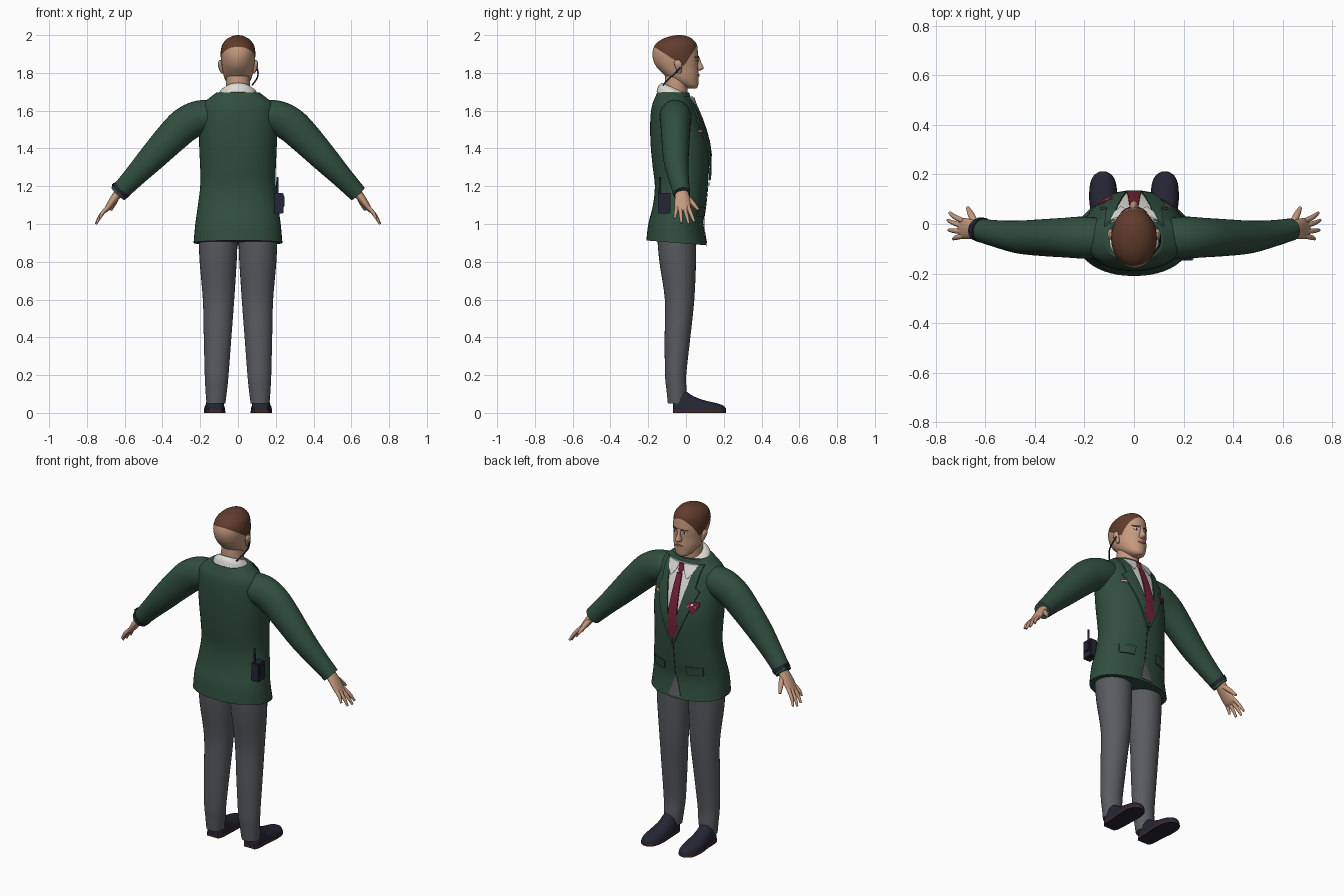
import bpy, bmesh, math
from mathutils import Vector
from mathutils.bvhtree import BVHTree

cube = bpy.data.objects.get("Cube")
if cube:
    bpy.data.objects.remove(cube, do_unlink=True)


def material(name, *rgb):
    m = bpy.data.materials.new(name)
    m.use_nodes = True
    m.diffuse_color = (*rgb, 1)
    bsdf = m.node_tree.nodes["Principled BSDF"]
    bsdf.inputs["Base Color"].default_value = (*rgb, 1)
    bsdf.inputs["Roughness"].default_value = 0.8
    return m


GREEN = material("jacket green", .03, .077, .05)
GREY = material("trouser grey", .1, .106, .116)
DARK = material("dark navy", .018, .019, .034)
SKIN = material("skin", .56, .32, .21)
HAIR = material("hair brown", .12, .046, .026)
WHITE = material("shirt white", .72, .71, .67)
RED = material("tie red", .17, .016, .035)
SOLE = material("sole maroon", .06, .02, .02)
GOLD = material("badge gold", .55, .35, .18)
LIPS = material("lip pink", .4, .16, .12)
X, Y, Z = Vector((1, 0, 0)), Vector((0, 1, 0)), Vector((0, 0, 1))


def finish(name, bm, mat, mirror=False, angle=45):
    """Turn a bmesh into a smooth shaded object, optionally mirrored in x."""
    bmesh.ops.recalc_face_normals(bm, faces=bm.faces)
    me = bpy.data.meshes.new(name)
    bm.to_mesh(me)
    bm.free()
    me.materials.append(mat)
    ob = bpy.data.objects.new(name, me)
    bpy.context.collection.objects.link(ob)
    bpy.ops.object.select_all(action='DESELECT')
    ob.select_set(True)
    bpy.context.view_layer.objects.active = ob
    bpy.ops.object.shade_smooth_by_angle(angle=math.radians(angle))
    if mirror:
        ob.modifiers.new("Mirror", 'MIRROR')
    return ob


def resample(rows, steps):
    """Catmull-Rom interpolation of rows of numbers."""
    rows = [Vector(r) for r in rows]
    out = []
    for i in range(len(rows) - 1):
        p0, p1, p2 = rows[max(i - 1, 0)], rows[i], rows[i + 1]
        p3 = rows[min(i + 2, len(rows) - 1)]
        for k in range(steps):
            t = k / steps
            out.append(p1 + (p2 - p0) * (t / 2)
                       + (p0 * 2 - p1 * 5 + p2 * 4 - p3) * (t * t / 2)
                       + (p1 * 3 - p0 - p2 * 3 + p3) * (t ** 3 / 2))
    return out + [rows[-1]]


def tube(name, rings, mat, ref=X, flat=False, power=2, sides=32, steps=4,
         shape=None, mirror=False):
    """Loft through rings (x, y, z, radius along ref, radius across)."""
    rings = resample(rings, steps)
    bm = bmesh.new()
    loops = []
    for i, r in enumerate(rings):
        ahead, behind = rings[min(i + 1, len(rings) - 1)], rings[max(i - 1, 0)]
        t = Z if flat else Vector((ahead - behind)[:3]).normalized()
        a = (ref - t * ref.dot(t)).normalized()
        b = t.cross(a)
        loop = []
        for s in range(sides):
            c, d = math.cos(math.tau * s / sides), math.sin(math.tau * s / sides)
            c = math.copysign(abs(c) ** (2 / power), c)
            d = math.copysign(abs(d) ** (2 / power), d)
            p = Vector(r[:3]) + a * c * r[3] + b * d * r[4]
            loop.append(bm.verts.new(shape(p) if shape else p))
        loops.append(loop)
    for lo, hi in zip(loops, loops[1:]):
        for s in range(sides):
            n = (s + 1) % sides
            bm.faces.new((lo[s], lo[n], hi[n], hi[s]))
    bm.faces.new(loops[0])
    bm.faces.new(loops[-1])
    return finish(name, bm, mat, mirror)


def paint(ob, mat, planes):
    """Cut along planes, then colour the faces on the positive side of all."""
    bm = bmesh.new()
    bm.from_mesh(ob.data)
    for co, no in planes:
        bmesh.ops.bisect_plane(bm, geom=bm.verts[:] + bm.edges[:] + bm.faces[:],
                               plane_co=co, plane_no=no)
    ob.data.materials.append(mat)
    for f in bm.faces:
        c = f.calc_center_median()
        if all((c - Vector(co)).dot(Vector(no)) > 0 for co, no in planes):
            f.material_index = 1
    bm.to_mesh(ob.data)
    bm.free()


def surface(ob):
    return BVHTree.FromPolygons([v.co for v in ob.data.vertices],
                                [p.vertices[:] for p in ob.data.polygons])


def plate(name, rows, mat, on, lift=.002, thick=.004, mirror=False, cols=6):
    """Thin plate of rows (z, x start, x end) laid on the +y side of a surface."""
    fine = []
    for a, b in zip(rows, rows[1:]):
        fine += [Vector(a).lerp(Vector(b), k / 5) for k in range(5)]
    fine.append(Vector(rows[-1]))
    bm = bmesh.new()
    grid = []
    for z, x0, x1 in fine:
        line = []
        for c in range(cols + 1):
            x = x0 + (x1 - x0) * c / cols
            hit = on.ray_cast(Vector((x, 1, z)), -Y)[0]
            y = hit.y if hit else 0
            line.append([bm.verts.new((x, y + h, z)) for h in (lift, lift + thick)])
        grid.append(line)
    for lo, hi in zip(grid, grid[1:]):
        for c in range(cols):
            for h in (0, 1):
                bm.faces.new((lo[c][h], lo[c + 1][h], hi[c + 1][h], hi[c][h]))
        for c in (0, cols):
            bm.faces.new((lo[c][0], lo[c][1], hi[c][1], hi[c][0]))
    for line in (grid[0], grid[-1]):
        for p, q in zip(line, line[1:]):
            bm.faces.new((p[0], q[0], q[1], p[1]))
    bmesh.ops.remove_doubles(bm, verts=bm.verts, dist=.0002)
    return finish(name, bm, mat, mirror)


def box(name, centre, size, mat):
    bm = bmesh.new()
    bmesh.ops.create_cube(bm, size=1)
    for v in bm.verts:
        v.co = Vector(centre) + Vector(p * s for p, s in zip(v.co, size))
    bmesh.ops.bevel(bm, geom=bm.edges[:], offset=.004, segments=2, affect='EDGES')
    return finish(name, bm, mat)


# Jacket body, with a hem that dips to the front
def hem(p):
    p.z -= .08 * (p.y + .05) * max(0, 1 - (p.z - .9) * 8)
    return p


jacket = tube("jacket", [
    (0, -.05, .9, .235, .16), (0, -.053, 1, .226, .146), (0, -.035, 1.1, .212, .14),
    (0, -.025, 1.2, .2, .14), (0, -.027, 1.3, .2, .149), (0, -.033, 1.4, .205, .153),
    (0, -.047, 1.5, .205, .143), (0, -.06, 1.58, .2, .127), (0, -.067, 1.63, .19, .112),
    (0, -.07, 1.665, .155, .096), (0, -.068, 1.695, .115, .085)],
    GREEN, flat=True, power=2.15, sides=48, shape=hem)
chest = surface(jacket)
tube("sleeves", [
    (.1, -.06, 1.575, .08, .08), (.2, -.055, 1.565, .085, .09), (.28, -.055, 1.525, .08, .092),
    (.36, -.055, 1.45, .075, .085), (.46, -.053, 1.345, .067, .072),
    (.55, -.04, 1.25, .055, .058), (.635, -.022, 1.16, .045, .048)],
    GREEN, ref=Y, mirror=True)

# Shirt front, lapels, tie and jacket details
plate("shirt_front", [(1.24, -.006, .006), (1.5, -.06, .06), (1.675, -.09, .09)],
      WHITE, chest, cols=16)
plate("lapels", [(1.23, .0, .012), (1.4, .03, .085), (1.54, .058, .135),
                 (1.56, .064, .11), (1.675, .08, .12)],
      GREEN, chest, .004, .009, True)
plate("tie", [(1.25, -.005, .005), (1.31, -.034, .034), (1.62, -.016, .016)],
      RED, chest, .007, .007)
tube("tie_knot", [(0, .045, 1.615, .013, .012), (0, .038, 1.635, .018, .018),
                  (0, .028, 1.67, .024, .016)], RED, flat=True)
plate("collar_points", [(1.6, .05, .056), (1.635, .026, .08), (1.675, .012, .095)],
      WHITE, chest, .009, .006, True)
plate("jacket_front_edge", [(1.02, .0, .006), (1.23, .0, .006)], DARK, chest, .001, .002)
plate("front_vent", [(.9, -.04, .04), (1.02, -.003, .003)], GREY, chest, .001, .003)
plate("pocket_flaps", [(1.04, .075, .16), (1.09, .07, .16)], GREEN, chest, .002, .006, True)
plate("button", [(1.205, -.008, .008), (1.22, -.008, .008)], HAIR, chest, .008)
plate("name_badge", [(1.485, .1, .15), (1.5, .1, .15)], GOLD, chest, .006)
plate("breast_crest", [(1.42, -.118, -.112), (1.46, -.145, -.085), (1.485, -.145, -.085)],
      RED, chest, .01)
for i in range(3):
    x, z = -.135 + .02 * i, 1.455 + .01 * (i % 2)
    plate("crest_spot", [(z, x, x + .011), (z + .011, x, x + .011)],
          (LIPS, WHITE)[i % 2], chest, .013, .003, cols=2)


# Shirt collar, sloping down to the front
def slope(p):
    p.z -= (.25 + 5 * max(0, p.z - 1.68)) * (p.y + .06)
    return p


tube("shirt_collar", [(0, -.063, 1.675, .105, .094), (0, -.061, 1.7, .096, .085),
                      (0, -.058, 1.718, .068, .07)], WHITE, flat=True, shape=slope)

# Trousers and shoes
tube("trousers", [
    (.117, -.048, .05, .05, .048), (.115, -.05, .12, .057, .053), (.113, -.055, .2, .063, .056),
    (.108, -.045, .4, .073, .068), (.103, -.034, .6, .083, .078),
    (.105, -.044, .8, .098, .097), (.105, -.05, .95, .104, .104)],
    GREY, flat=True, mirror=True)


def ground(p):
    p.z = max(p.z, 0)
    return p


shoe = tube("shoes", [
    (.122, -.068, 0, .036, .06), (.122, -.05, 0, .046, .1), (.122, -.015, 0, .05, .12),
    (.122, .04, 0, .052, .088), (.124, .1, 0, .057, .066), (.125, .16, 0, .053, .052),
    (.125, .195, 0, .038, .04), (.125, .212, 0, .012, .025)],
    DARK, power=2.4, shape=ground, mirror=True)
paint(shoe, SOLE, [((0, 0, .014), (0, 0, -1)), ((0, 0, .002), (0, 0, 1))])

# Head, with the hair bounded by a temple line and a nape line
head = tube("head", [
    (0, .03, 1.718, .022, .025), (0, .018, 1.732, .046, .046), (0, -.008, 1.76, .066, .074),
    (0, -.025, 1.79, .077, .092), (0, -.045, 1.83, .084, .11), (0, -.054, 1.87, .09, .12),
    (0, -.057, 1.91, .092, .12), (0, -.053, 1.95, .083, .11), (0, -.045, 1.98, .058, .078),
    (0, -.038, 1.995, .028, .04), (0, -.036, 2, .008, .012)],
    SKIN, flat=True, sides=48)
face = surface(head)
paint(head, HAIR, [((0, .056, 1.94), (0, -.85, .55)), ((0, -.01, 1.835), (0, .55, .85))])
tube("neck", [(0, -.055, 1.64, .064, .062), (0, -.05, 1.8, .062, .06)], SKIN, flat=True)
tube("nose", [(0, .058, 1.89, .008, .01), (0, .066, 1.85, .011, .017),
              (0, .068, 1.825, .018, .026), (0, .06, 1.812, .012, .016)],
     SKIN, flat=True, sides=16, mirror=False)
tube("ears", [(.084, -.035, 1.797, .005, .008), (.09, -.037, 1.82, .011, .016),
              (.096, -.042, 1.85, .011, .021), (.094, -.044, 1.868, .004, .01)],
     SKIN, flat=True, sides=16, mirror=True)
plate("eyes", [(1.859, .028, .036), (1.865, .02, .046), (1.872, .027, .04)],
      WHITE, face, .0, .003, True)
plate("irises", [(1.86, .029, .036), (1.871, .029, .036)], DARK, face, .002, .003, True)
plate("eyebrows", [(1.879, .014, .046), (1.887, .016, .054)], HAIR, face, .001, .004, True)
plate("mouth", [(1.781, -.012, .012), (1.787, -.025, .025), (1.794, -.01, .01)],
      LIPS, face, .001, .004)

# Hands: palm, four fingers and a thumb
tube("palms", [(.62, -.022, 1.18, .032, .025), (.66, -.02, 1.128, .04, .021),
               (.69, -.018, 1.085, .042, .015), (.706, -.018, 1.066, .034, .009)],
     SKIN, ref=Y, mirror=True)
for name, base, tip, x, z in (("index", .012, .045, .745, 1.01), ("middle", -.008, .015, .752, 1),
                              ("ring", -.03, -.025, .748, 1.005), ("little", -.048, -.06, .73, 1.03)):
    tube(name + "_fingers", [(.688, base, 1.09, .011, .011),
                             ((.69 + x) / 2 + .006, (base + tip) / 2, (1.09 + z) / 2, .01, .01),
                             (x, tip, z, .006, .006)], SKIN, ref=Y, sides=12, mirror=True)
tube("thumbs", [(.64, .0, 1.145, .014, .014), (.657, .035, 1.11, .014, .013),
                (.672, .066, 1.075, .007, .007)], SKIN, ref=X, sides=12, mirror=True)

# Wrist watch
tube("watch_strap", [(-.612, -.025, 1.185, .051, .053), (-.626, -.022, 1.17, .049, .051)],
     DARK, ref=Y, steps=1)
box("watch_case", (-.655, -.02, 1.205), (.022, .034, .022), DARK)

# Belt radio and coiled earpiece lead
box("radio", (.215, -.115, 1.11), (.05, .065, .11), DARK)
box("radio_clip", (.235, -.115, 1.12), (.024, .045, .06), DARK)
tube("radio_antenna", [(.208, -.138, 1.15, .007, .007), (.208, -.138, 1.25, .005, .005)],
     DARK, sides=12)
tube("earpiece_lead", [(.098, -.03, 1.83, .006, .006), (.106, -.055, 1.8, .004, .004),
                       (.1, -.09, 1.77, .004, .004), (.075, -.122, 1.735, .004, .004)],
     DARK, sides=10)
